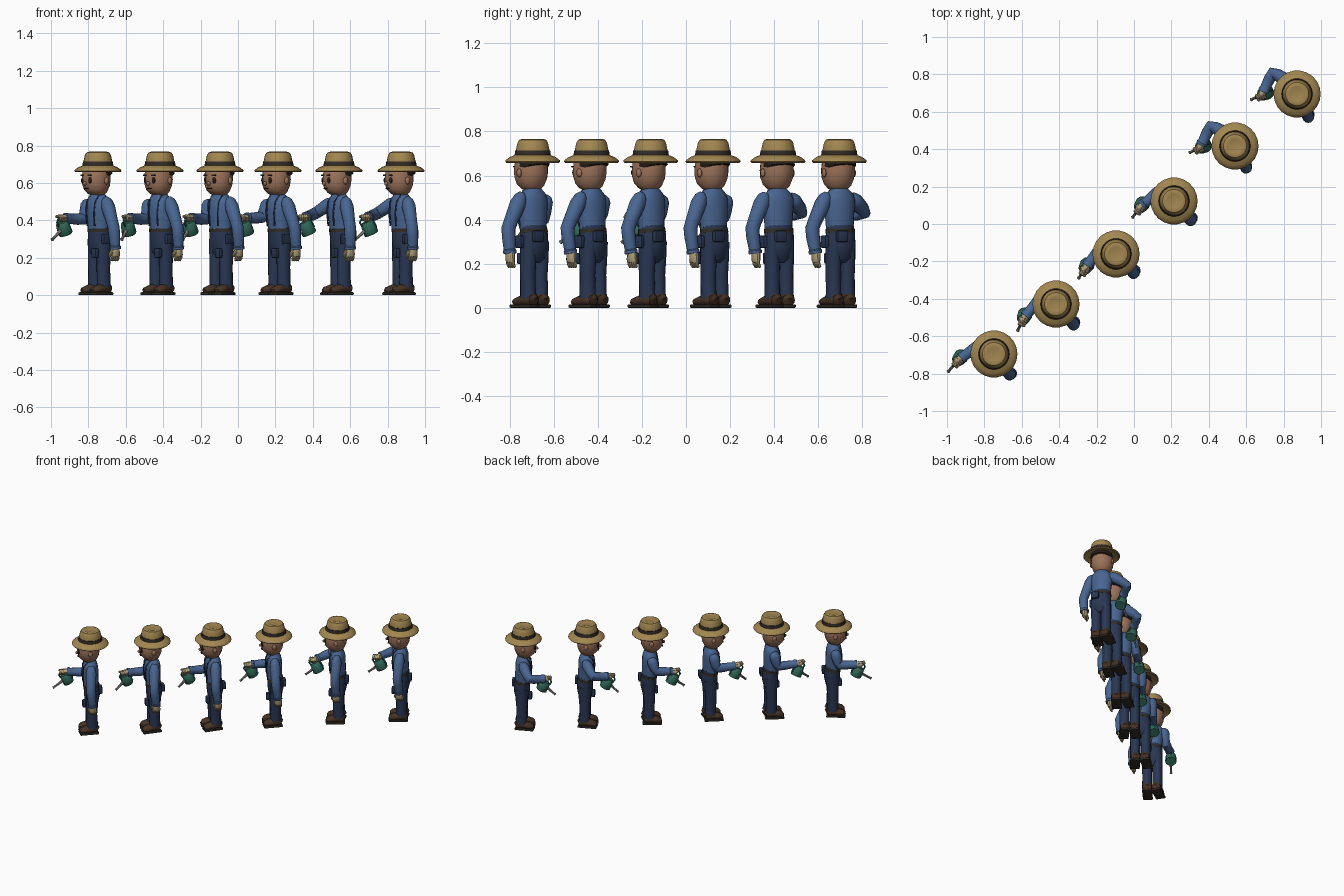
import bpy, bmesh, math
from mathutils import Vector as V, Matrix as M

if "Cube" in bpy.data.objects:
    bpy.data.objects.remove(bpy.data.objects["Cube"])

def mat(name, c):
    m = bpy.data.materials.new(name)
    m.diffuse_color = (*c, 1)
    m.use_nodes = True
    m.node_tree.nodes["Principled BSDF"].inputs["Base Color"].default_value = m.diffuse_color
    return m

STRAW = mat("straw", (0.36, 0.24, 0.08))
BAND = mat("band", (0.03, 0.025, 0.02))
SKIN = mat("skin", (0.33, 0.17, 0.10))
HAIR = mat("hair", (0.02, 0.014, 0.01))
SHIRT = mat("shirt", (0.065, 0.13, 0.28))
DENIM = mat("denim", (0.022, 0.038, 0.085))
LEATHER = mat("leather", (0.06, 0.032, 0.018))
GLOVE = mat("glove", (0.45, 0.36, 0.20))
TEAL = mat("teal", (0.03, 0.14, 0.10))
METAL = mat("metal", (0.3, 0.3, 0.28))

def finish(bm, name, m, mtx, angle=40):
    bmesh.ops.recalc_face_normals(bm, faces=bm.faces)
    me = bpy.data.meshes.new(name)
    bm.to_mesh(me)
    bm.free()
    ob = bpy.data.objects.new(name, me)
    bpy.context.collection.objects.link(ob)
    ob.matrix_world = mtx
    me.materials.append(m)
    bpy.ops.object.select_all(action='DESELECT')
    ob.select_set(True)
    bpy.context.view_layer.objects.active = ob
    bpy.ops.object.shade_smooth_by_angle(angle=math.radians(angle))
    return ob

def tube(name, pts, radii, m, mtx, sides=14, ref=(1, 0, 0)):
    """Loft rings along a path; each radius is a number or (rx, ry)."""
    bm = bmesh.new()
    pts = [V(p) for p in pts]
    rings = []
    for i, p in enumerate(pts):
        t = (pts[min(i + 1, len(pts) - 1)] - pts[max(i - 1, 0)]).normalized()
        u = V(ref) - t * V(ref).dot(t)
        u.normalize()
        w = t.cross(u)
        r = radii[i]
        rx, ry = r if isinstance(r, tuple) else (r, r)
        rings.append([bm.verts.new(p + u * rx * math.cos(a) + w * ry * math.sin(a))
                      for a in (2 * math.pi * k / sides for k in range(sides))])
    for a, b in zip(rings, rings[1:]):
        for k in range(sides):
            bm.faces.new((a[k], a[(k + 1) % sides], b[(k + 1) % sides], b[k]))
    bm.faces.new(rings[0])
    bm.faces.new(rings[-1])
    return finish(bm, name, m, mtx)

def column(name, prof, m, mtx, sides=16):
    """Vertical loft from (z, rx, ry, y) stations."""
    return tube(name, [(0, q[3], q[0]) for q in prof], [(q[1], q[2]) for q in prof], m, mtx, sides)

def ball(name, c, r, m, mtx, seg=14):
    bm = bmesh.new()
    bmesh.ops.create_uvsphere(bm, u_segments=seg, v_segments=max(6, seg * 2 // 3), radius=1,
                              matrix=M.Translation(c) @ M.Diagonal((*r, 1)))
    return finish(bm, name, m, mtx)

def box(name, c, s, m, mtx, bevel=0.006):
    bm = bmesh.new()
    bmesh.ops.create_cube(bm, size=1, matrix=M.Translation(c) @ M.Diagonal((*s, 1)))
    bmesh.ops.bevel(bm, geom=bm.edges[:], offset=bevel, segments=2, affect='EDGES', profile=0.5)
    return finish(bm, name, m, mtx)

def lathe(name, prof, m, mtx, sides=22):
    bm = bmesh.new()
    vs = [bm.verts.new((r, 0, z)) for r, z in prof]
    es = [bm.edges.new(e) for e in zip(vs, vs[1:])]
    bmesh.ops.spin(bm, geom=vs + es, cent=(0, 0, 0), axis=(0, 0, 1), angle=2 * math.pi, steps=sides)
    bmesh.ops.remove_doubles(bm, verts=bm.verts, dist=1e-4)
    return finish(bm, name, m, mtx)

def sleeve(name, s, e, h, mtx):
    """Bent sleeve from shoulder to wrist through the elbow."""
    s, e, h = V(s), V(e), V(h)
    pts = [s.lerp(e, -0.22), s.lerp(e, -0.1), s.lerp(e, 0.15), s.lerp(e, 0.75), e.lerp((s + h) / 2, 0.06),
           e.lerp(h, 0.3), e.lerp(h, 0.72), e.lerp(h, 0.76), e.lerp(h, 0.86)]
    tube(name, pts, [0.015, 0.029, 0.037, 0.032, 0.032, 0.031, 0.027, 0.031, 0.030],
         SHIRT, mtx, 14, (e - s).cross(h - e).normalized())

def farmer(n, x, y, yaw, lelbow, lhand, relbow, can, tip):
    p = "farmer_%d_" % n
    T = M.Translation((x, y, 0))
    B = T @ M.Rotation(-math.radians(yaw), 4, 'Z')
    R = B.to_3x3()
    # legs and boots
    for sx, side in ((1, "left_"), (-1, "right_")):
        X = sx * 0.036
        tube(p + side + "leg", [(X, .012, .30), (X, .010, .22), (X, .008, .15), (X, .010, .075), (X, .010, .045)],
             [(.034, .045), (.035, .041), (.034, .037), (.034, .038), (.035, .039)], DENIM, B)
        F = B @ M.Translation((X, 0, 0)) @ M.Rotation(sx * 0.12, 4, 'Z')
        box(p + side + "sole", (0, -.012, .008), (.068, .132, .016), BAND, F)
        tube(p + side + "boot", [(0, .05, .03), (0, .044, .034), (0, 0, .038), (0, -.03, .032), (0, -.062, .026), (0, -.074, .022)],
             [(.016, .018), (.031, .028), (.033, .030), (.034, .024), (.03, .018), (.015, .008)], LEATHER, B @ B.inverted() @ F)
        column(p + side + "boot_cuff", [(.03, .033, .036, .014), (.062, .034, .036, .014)], LEATHER, F)
    # trousers seat, belt and pouches
    column(p + "trousers", [(.205, .03, .03, .010), (.225, .062, .045, .010), (.28, .071, .055, .012), (.33, .070, .055, .010),
                            (.372, .066, .051, .006)], DENIM, B)
    column(p + "belt", [(.34, .071, .056, .008), (.358, .070, .055, .007)], BAND, B)
    box(p + "back_pouch", (.025, .068, .325), (.055, .024, .05), DENIM, B)
    box(p + "side_pouch", (.074, -.005, .30), (.022, .05, .055), DENIM, B)
    box(p + "thigh_pouch", (.03, -.045, .225), (.038, .024, .05), DENIM, B)
    # shirt, collar and braces
    column(p + "shirt", [(.35, .066, .051, .005), (.40, .068, .054, .003), (.45, .074, .056, 0), (.49, .077, .054, 0),
                         (.515, .068, .047, 0), (.535, .045, .038, -.003), (.545, .032, .032, -.006)], SHIRT, B, 18)
    column(p + "collar", [(.53, .043, .04, -.006), (.55, .034, .034, -.008)], SHIRT, B)
    for sx in (-1, 1):
        tube(p + "brace", [(sx * .03, -.049, .37), (sx * .032, -.055, .44), (sx * .034, -.048, .50), (sx * .036, -.022, .533)],
             [(.006, .004)] * 4, DENIM, B, 6)
    # neck, head and face
    column(p + "neck", [(.52, .027, .027, -.006), (.575, .027, .027, -.012)], SKIN, B)
    column(p + "head", [(.530, .018, .018, -.024), (.538, .042, .042, -.021), (.558, .062, .063, -.017), (.59, .074, .075, -.014),
                        (.62, .077, .078, -.012), (.65, .075, .076, -.010), (.70, .062, .064, -.005)], SKIN, B, 20)
    for sx in (-1, 1):
        ball(p + "ear", (sx * .077, -.004, .612), (.010, .015, .02), SKIN, B, 10)
        ball(p + "eye", (sx * .030, -.080, .614), (.011, .009, .017), HAIR, B, 10)
        box(p + "eyebrow", (sx * .030, -.083, .641), (.026, .010, .007), HAIR, B, .002)
    ball(p + "nose", (0, -.091, .597), (.010, .012, .011), SKIN, B, 10)
    box(p + "mouth", (0, -.083, .570), (.03, .008, .005), HAIR, B, .001)
    column(p + "hair", [(.632, .070, .066, .008), (.645, .076, .074, .004), (.69, .070, .070, .002)], HAIR, B)
    # straw hat
    lathe(p + "hat", [(0, .672), (.07, .672), (.10, .667), (.121, .658), (.126, .663), (.124, .670), (.105, .684),
                      (.079, .694), (.076, .72), (.070, .748), (.062, .762), (.048, .767), (.036, .763), (0, .762)],
          STRAW, T)
    lathe(p + "hat_band", [(.076, .692), (.083, .692), (.080, .714), (.074, .714)], BAND, T)
    # hanging left arm and glove
    ls, rs = R @ V((.077, 0, .492)), R @ V((-.077, -.005, .492))
    le, lh = V(lelbow), V(lhand)
    sleeve(p + "left_sleeve", ls, le, lh, T)
    H = T @ M.Translation(lh) @ B.to_3x3().to_4x4()
    tube(p + "left_glove", [(0, 0, .03), (0, 0, .012), (0, 0, -.012), (0, 0, -.022)],
         [(.021, .023), (.019, .024), (.018, .027), (.013, .022)], GLOVE, H, 10)
    for k in range(4):
        yy = -.019 + k * .0125
        tube(p + "left_finger", [(0, yy, -.012), (-.003, yy, -.03), (-.011, yy, -.044)], [.0085, .008, .006], GLOVE, H, 8)
    tube(p + "left_thumb", [(-.004, -.02, .01), (-.01, -.03, -.008), (-.014, -.029, -.024)], [.01, .009, .006], GLOVE, H, 8)
    # watering can: body, spout, grip
    c, t = V((*can, .358)), V((*tip, .297))
    d = (t - c) * V((1, 1, 0))
    d.normalize()
    C = T @ M.Translation(c) @ M.Rotation(math.atan2(d.y, d.x) + math.pi / 2, 4, 'Z') @ M.Rotation(.45, 4, 'X')
    tube(p + "can_body", [(0, .004, -.036), (0, .004, -.032), (0, .004, .026), (0, .004, .036)],
         [.037, .040, .036, .026], TEAL, C, 10)
    tube(p + "can_spout", [c - d * -.02 - V((0, 0, .012)), c.lerp(t, .6), t], [.011, .008, .007], METAL, T, 8, (0, 0, 1))
    tube(p + "can_rose", [c.lerp(t, .93), t], [.008, .010], METAL, T, 8, (0, 0, 1))
    tube(p + "can_handle", [(0, -.028, .022), (0, -.032, .05), (0, -.012, .064), (0, .02, .06), (0, .042, .035), (0, .045, -.01), (0, .035, -.024)],
         [.006] * 7, TEAL, C, 8)
    # reaching right arm and gripping glove
    rh = c + d * .014 + V((0, 0, .053))
    sleeve(p + "right_sleeve", rs, relbow, rh, T)
    ball(p + "right_glove", rh, (.023, .023, .020), GLOVE, T, 12)
    tube(p + "right_cuff", [V(relbow).lerp(rh, .8), rh], [.022, .02], GLOVE, T, 10, (0, 0, 1))
    G = T @ M.Translation(rh) @ M.Rotation(math.atan2(d.y, d.x) + math.pi / 2, 4, 'Z')
    for k in range(4):
        yy = -.028 + k * .0125
        tube(p + "right_finger", [(-.014, yy, .008), (.008, yy, .014), (.02, yy, .002), (.014, yy, -.014)],
             [.008, .008, .008, .006], GLOVE, G, 8, (0, 1, 0))

# number, position, turn, left elbow, left hand, right elbow, can, spout tip
farmer(1, -.749, -.695, 50, (.085, -.112, .36), (.095, -.102, .228), (-.075, .05, .405), (-.185, -.025), (-.245, -.095))
farmer(2, -.417, -.428, 44, (.095, -.112, .36), (.100, -.092, .228), (-.075, .04, .405), (-.172, -.070), (-.205, -.142))
farmer(3, -.096, -.160, 42, (.095, -.105, .36), (.102, -.085, .228), (-.075, .04, .405), (-.162, -.070), (-.200, -.130))
farmer(4, .214, .123, 50, (.090, -.105, .36), (.098, -.087, .228), (-.085, .05, .415), (-.176, -.025), (-.222, -.088))
farmer(5, .540, .417, 60, (.060, -.118, .36), (.060, -.100, .228), (-.130, .110, .435), (-.175, -.003), (-.242, -.035))
farmer(6, .872, .695, 60, (.060, -.125, .36), (.064, -.105, .228), (-.130, .118, .435), (-.175, .003), (-.246, -.030))
